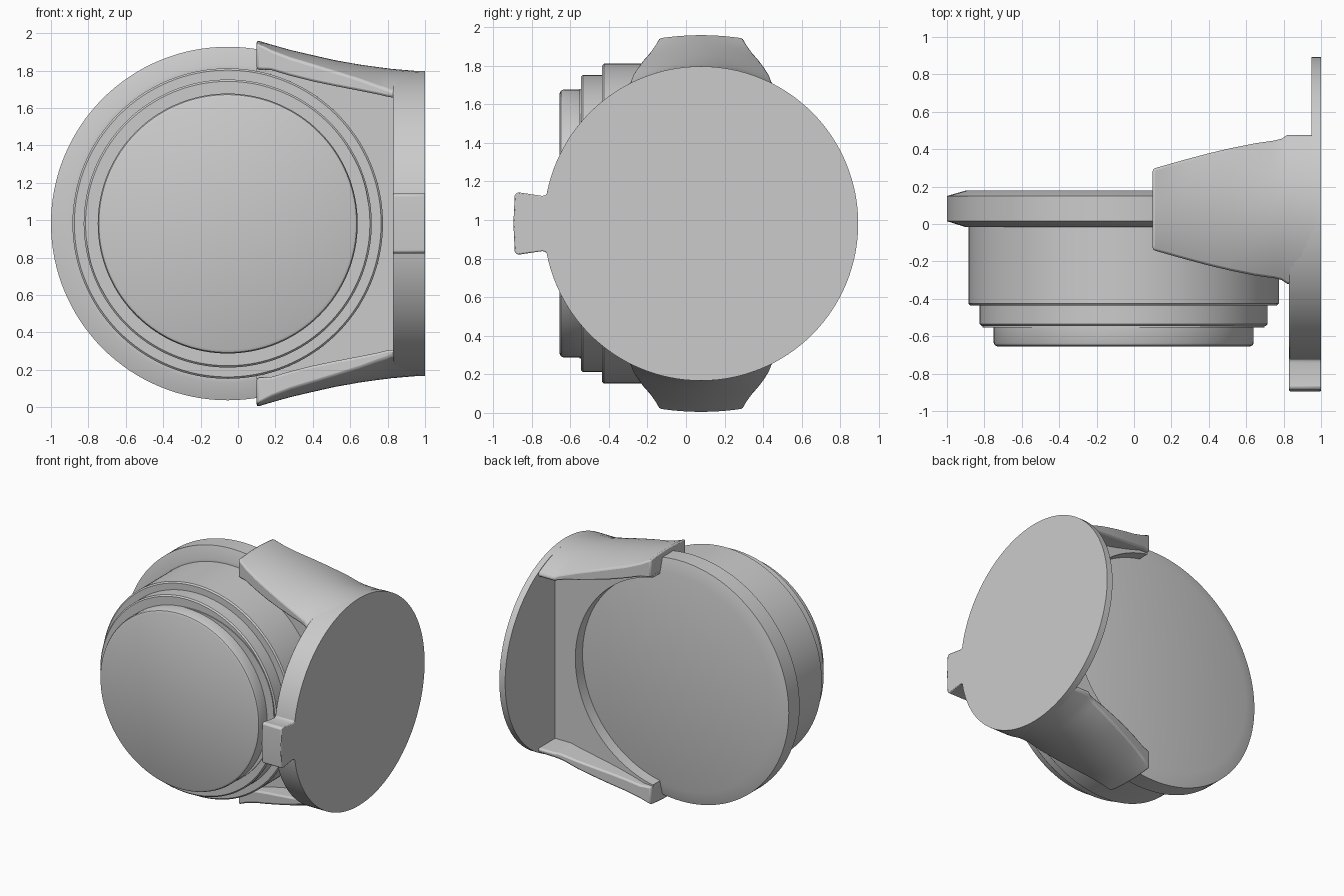
import bpy, bmesh
from math import pi, sin, cos, acos, asin, radians
from mathutils import Matrix, Vector

if "Cube" in bpy.data.objects:
    bpy.data.objects.remove(bpy.data.objects["Cube"])

Z = 0.982           # height of the common centre
HEAD_X = -0.055     # axis of the round head
PLATE_Y = 0.078     # axis of the mounting plate
HOLE_R, PLATE_R = 0.83, 0.815

grey = bpy.data.materials.new("plain_grey")
grey.use_nodes = True
grey.diffuse_color = (0.6, 0.6, 0.6, 1)
grey.node_tree.nodes["Principled BSDF"].inputs["Base Color"].default_value = (0.6, 0.6, 0.6, 1)


def finish(bm, name, bevel=0):
    bmesh.ops.remove_doubles(bm, verts=bm.verts, dist=0.0001)
    bmesh.ops.recalc_face_normals(bm, faces=bm.faces)
    mesh = bpy.data.meshes.new(name)
    bm.to_mesh(mesh)
    bm.free()
    mesh.materials.append(grey)
    ob = bpy.data.objects.new(name, mesh)
    bpy.context.collection.objects.link(ob)
    bpy.ops.object.select_all(action="DESELECT")
    ob.select_set(True)
    bpy.context.view_layer.objects.active = ob
    bpy.ops.object.shade_smooth_by_angle(angle=radians(32))
    if bevel:
        mod = ob.modifiers.new("soft_edges", "BEVEL")
        mod.width, mod.segments = bevel, 2
        mod.limit_method, mod.angle_limit = "ANGLE", radians(40)
    return ob


def extrude(name, points, offset, bevel=0):
    """Prism from a closed outline of 3D points."""
    bm = bmesh.new()
    face = bm.faces.new([bm.verts.new(p) for p in points])
    moved = bmesh.ops.extrude_face_region(bm, geom=[face])["geom"]
    bm.faces.ensure_lookup_table()
    bmesh.ops.translate(bm, vec=offset, verts=[v for v in moved if isinstance(v, bmesh.types.BMVert)])
    if not any(f.is_valid and f == face for f in bm.faces):
        bm.faces.new(face.verts)
    return finish(bm, name, bevel)


def arc(radius, start, end, steps):
    return [(radius * cos(start + (end - start) * i / steps),
             radius * sin(start + (end - start) * i / steps)) for i in range(steps + 1)]


# Stepped round head with its wide rear flange, turned about the y axis
profile = [(0, .18), (.84, .18), (.945, .15), (.945, .015), (.85, -.015), (.83, -.015),
           (.83, -.425), (.82, -.435), (.77, -.435), (.77, -.535), (.76, -.545),
           (.695, -.545), (.695, -.635), (.689, -.648), (.675, -.655), (0, -.655)]
bm = bmesh.new()
verts = [bm.verts.new((HEAD_X + r, y, Z)) for r, y in profile]
edges = [bm.edges.new(pair) for pair in zip(verts, verts[1:])]
bmesh.ops.spin(bm, geom=verts + edges, cent=(HEAD_X, 0, Z), axis=(0, 1, 0),
               angle=2 * pi, steps=128, use_merge=True)
finish(bm, "round_head")

# Thin oval ledge around the front step
oval = [(0.762 * cos(i * pi / 48), 0.69 * sin(i * pi / 48)) for i in range(96)]
tilt = Matrix.Rotation(radians(-20), 3, "Y")
extrude("oval_ledge", [tilt @ Vector((x, 0, z)) + Vector((HEAD_X, -.545, Z)) for x, z in oval],
        (0, -.008, 0))

# Mounting plate: thin full disc
extrude("mounting_disc", [(.95, PLATE_Y + y, Z + z) for y, z in arc(PLATE_R, 0, 2 * pi, 128)[:-1]],
        (.05, 0, 0))

# Thick front half of the plate with its flared tab
tab_angle = asin(.15 / PLATE_R)
upper = arc(PLATE_R, radians(98), pi - tab_angle, 40)
tab = [(-.822, .143), (-.95, .162), (-.966, .15), (-.973, 0)]
half = [(PLATE_Y + y, z) for y, z in upper + tab]
outline = half + [(y, -z) for y, z in reversed(half[:-1])]
extrude("plate_front_half", [(.83, y, Z + z) for y, z in outline], (.17, 0, 0), .006)

# Arm stations: x, half width, crown height, edge height, underside height
stations = [(.10, .217, .98, .965, .825), (.18, .24, .956, .925, .82),
            (.28, .268, .928, .886, .79), (.40, .300, .90, .85, .76),
            (.52, .328, .873, .813, .735), (.65, .354, .85, .772, .71),
            (.75, .368, .836, .735, .69), (.79, .378, .831, .722, .68),
            (.82, .398, .827, .708, .675), (.95, .398, .816, .706, .675),
            (1.0, .398, .815, .705, .675)]

# Web between the arms, hugging the head with a round cutout
top = [(x, u + .01) for x, w, c, e, u in stations if x < .97]
swing = acos((top[0][0] - HEAD_X) / HOLE_R)
cutout = [(HEAD_X + x, z) for x, z in arc(HOLE_R, -swing, swing, 64)]
web = cutout + top + [(x, -z) for x, z in reversed(top)]
extrude("web", [(x, -.11, Z + z) for x, z in web], (0, .38, 0))

# Upper and lower arms, lofted from the tip to the plate
for name, side in (("upper_arm", 1), ("lower_arm", -1)):
    bm = bmesh.new()
    rings = []
    for x, w, crown, edge, under in stations:
        spread = [i / 8 for i in range(-8, 9)]
        section = [(w * t, crown - (crown - edge) * t * t) for t in spread]
        section += [(w, under), (-w, under)]
        rings.append([bm.verts.new((x, PLATE_Y + y, Z + side * z)) for y, z in section])
    count = len(rings[0])
    for a, b in zip(rings, rings[1:]):
        for i in range(count):
            j = (i + 1) % count
            bm.faces.new((a[i], a[j], b[j], b[i]))
    bm.faces.new(rings[0])
    bm.faces.new(rings[-1])
    finish(bm, name, .012)
